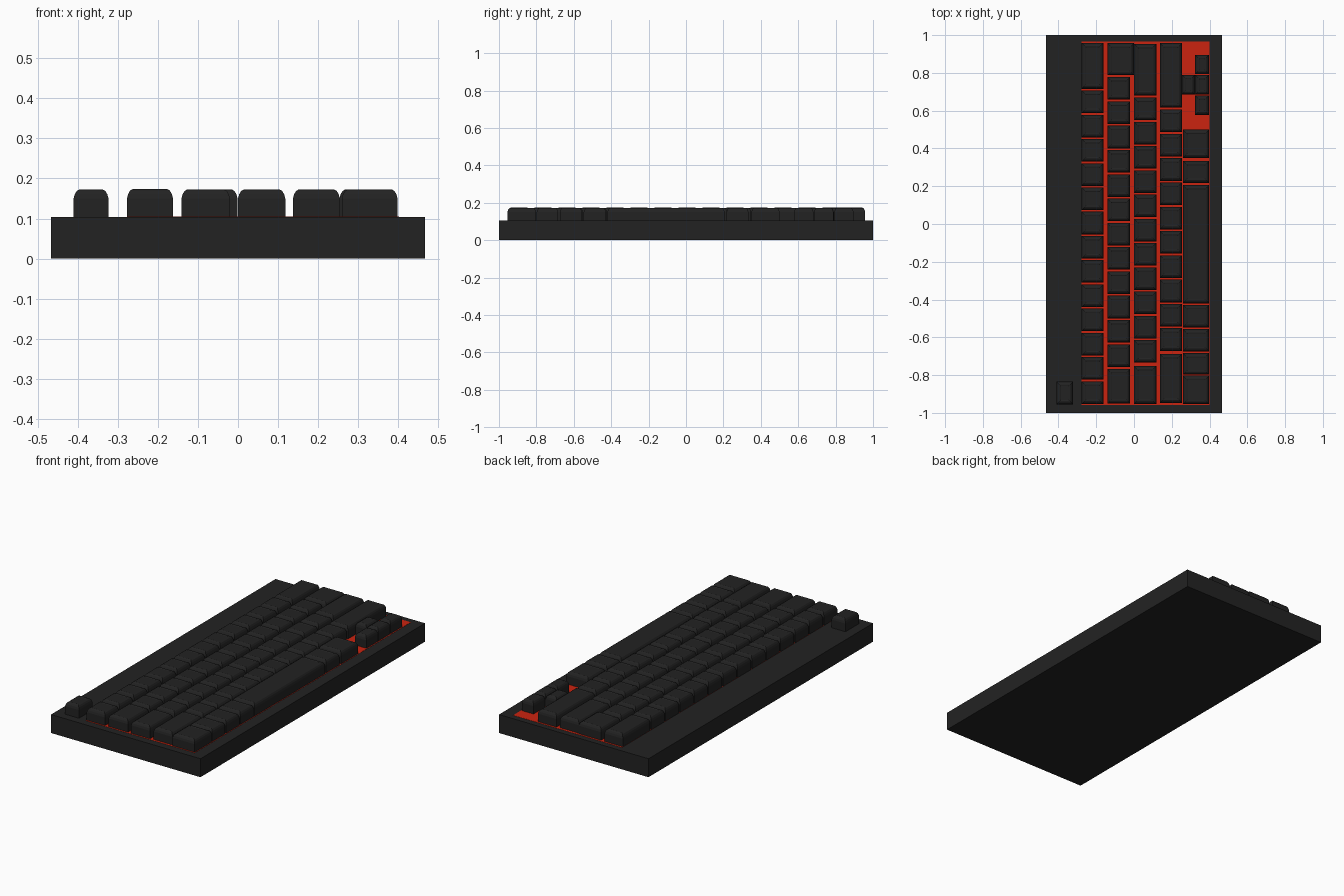
import bpy, bmesh

if "Cube" in bpy.data.objects:
    bpy.data.objects.remove(bpy.data.objects["Cube"])


def material(name, rgb):
    m = bpy.data.materials.new(name)
    m.diffuse_color = (*rgb, 1)
    m.use_nodes = True
    m.node_tree.nodes["Principled BSDF"].inputs["Base Color"].default_value = m.diffuse_color
    return m


BLACK = material("charcoal black", (0.0165, 0.0165, 0.0165))
RED = material("bright red", (0.6, 0.017, 0.005))
BASE = 0.104   # top of the case


def finish(name, bm, mat):
    bmesh.ops.recalc_face_normals(bm, faces=bm.faces[:])
    me = bpy.data.meshes.new(name)
    bm.to_mesh(me)
    bm.free()
    me.materials.append(mat)
    ob = bpy.data.objects.new(name, me)
    bpy.context.collection.objects.link(ob)
    return ob


def stack(bm, x0, x1, y0, y1, levels):
    """Stack of rectangles: levels are (inset, z), closed at both ends."""
    rings = []
    for d, z in levels:
        rings.append([bm.verts.new(p) for p in (
            (x0 + d, y0 + d, z), (x1 - d, y0 + d, z),
            (x1 - d, y1 - d, z), (x0 + d, y1 - d, z))])
    for a, b in zip(rings, rings[1:]):
        for i in range(4):
            j = (i + 1) % 4
            bm.faces.new((a[i], a[j], b[j], b[i]))
    bm.faces.new(rings[0][::-1])
    bm.faces.new(rings[-1])


def box(name, x0, x1, y0, y1, z0, z1, mat):
    bm = bmesh.new()
    stack(bm, x0, x1, y0, y1, [(0, z0), (0, z1)])
    return finish(name, bm, mat)


def keycap(bm, x0, x1, y0, y1, top=0.173):
    # straight skirt, rounded shoulder, shallow dish on top
    stack(bm, x0, x1, y0, y1, [
        (0, BASE - 0.002), (0, 0.150), (0.003, 0.161), (0.008, top - 0.004),
        (0.015, top), (0.019, top), (0.023, top - 0.002)])


def key_run(bm, x0, x1, start, end, count, gap=0.009, top=0.173):
    """Evenly spaced keys filling start..end along y."""
    pitch = (end - start) / count
    for i in range(count):
        y = start + i * pitch
        keycap(bm, x0, x1, y + gap / 2, y + pitch - gap / 2, top)


# Case and red switch plate
box("case", -0.466, 0.466, -1, 1, 0, BASE, BLACK)
box("switch_plate", -0.277, 0.401, -0.959, 0.967, BASE - 0.004, BASE + 0.001, RED)

# Escape key alone on the case
bm = bmesh.new()
keycap(bm, -0.41, -0.323, -0.955, -0.835)
finish("escape_key", bm, BLACK)

# Number row
bm = bmesh.new()
key_run(bm, -0.277, -0.162, -0.957, 0.711, 13, top=0.174)
keycap(bm, -0.277, -0.162, 0.716, 0.958, 0.174)
finish("number_row", bm, BLACK)

# Upper letter row
bm = bmesh.new()
keycap(bm, -0.141, -0.020, -0.951, -0.767)
key_run(bm, -0.141, -0.020, -0.761, 0.782, 12)
keycap(bm, -0.141, -0.001, 0.788, 0.957)
finish("upper_letter_row", bm, BLACK)

# Home row
bm = bmesh.new()
keycap(bm, 0.0, 0.118, -0.952, -0.752)
key_run(bm, 0.0, 0.118, -0.738, 0.674, 11)
keycap(bm, 0.0, 0.118, 0.681, 0.953)
finish("home_row", bm, BLACK)

# Lower letter row
bm = bmesh.new()
keycap(bm, 0.137, 0.254, -0.947, -0.688)
key_run(bm, 0.137, 0.254, -0.676, 0.61, 10)
keycap(bm, 0.137, 0.254, 0.616, 0.957)
finish("lower_letter_row", bm, BLACK)

# Bottom row with space bar
bm = bmesh.new()
for y0, y1 in ((-0.954, -0.803), (-0.798, -0.684), (-0.674, -0.557),
               (-0.547, -0.428), (-0.42, 0.206), (0.217, 0.334), (0.350, 0.500)):
    keycap(bm, 0.259, 0.398, y0, y1)
finish("bottom_row", bm, BLACK)

# Arrow keys
bm = bmesh.new()
keycap(bm, 0.253, 0.322, 0.685, 0.790)
for y in (0.578, 0.685, 0.793):
    keycap(bm, 0.324, 0.396, y, y + 0.103)
finish("arrow_keys", bm, BLACK)
